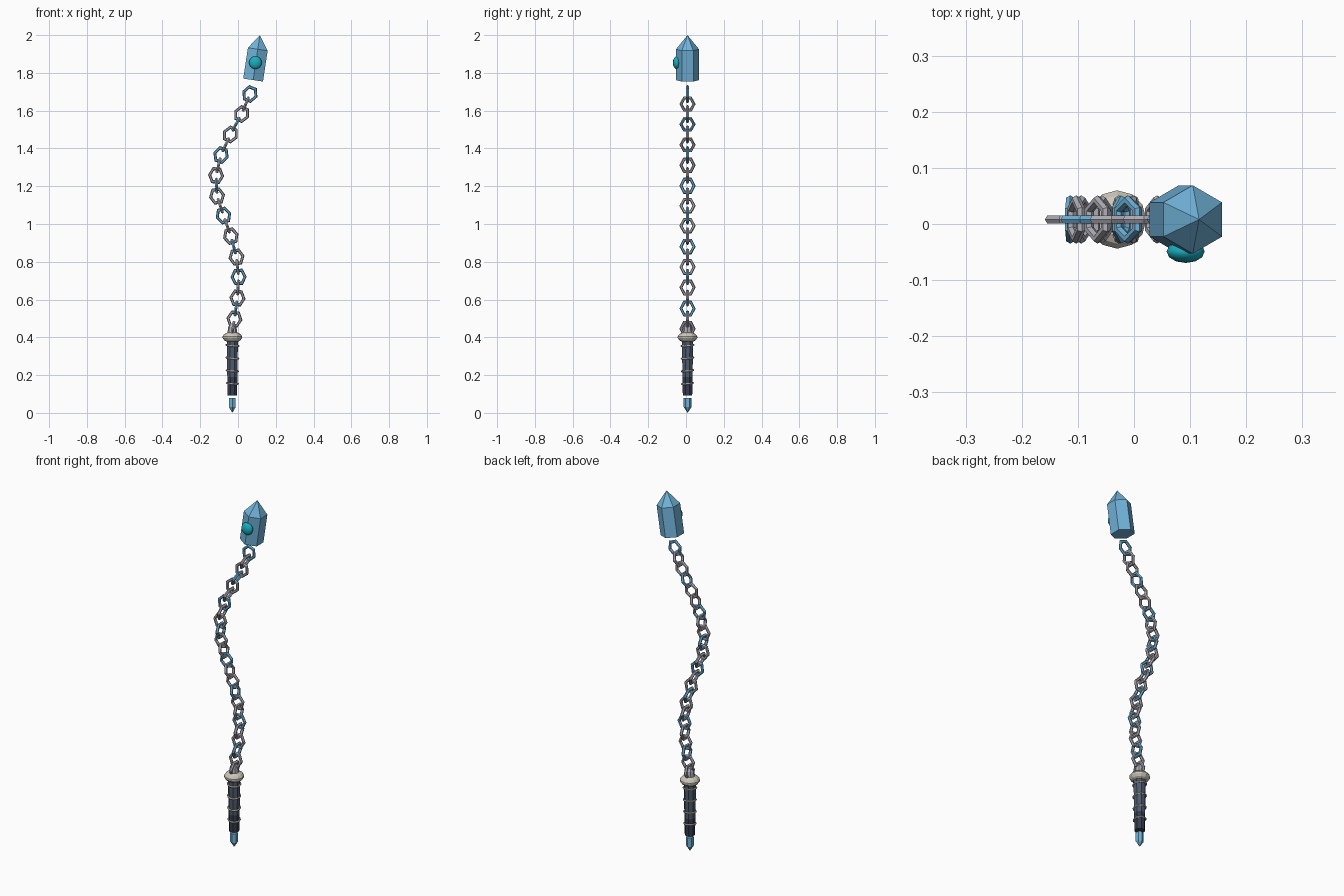
import bpy, bmesh, math
from mathutils import Matrix, Vector

if "Cube" in bpy.data.objects:
    bpy.data.objects.remove(bpy.data.objects["Cube"])

CY = 0.008     # depth centre of the chain and handle
HX = -0.03     # handle axis


def material(name, rgb):
    m = bpy.data.materials.new(name)
    m.diffuse_color = tuple((c / 12.92 if c <= 0.04045 else ((c + 0.055) / 1.055) ** 2.4) for c in rgb) + (1,)
    m.use_nodes = True
    m.node_tree.nodes["Principled BSDF"].inputs["Base Color"].default_value = m.diffuse_color
    return m


BLUE = material("crystal blue", (0.44, 0.70, 0.85))
STEEL = material("chain grey", (0.69, 0.69, 0.73))
BONE = material("bone", (0.80, 0.78, 0.73))
GRIP = material("grip slate", (0.31, 0.36, 0.44))
DARK = material("dark slate", (0.21, 0.24, 0.31))
TEAL = material("teal", (0.10, 0.68, 0.74))


def make(name, bm, mats, matrix):
    bmesh.ops.recalc_face_normals(bm, faces=bm.faces)
    me = bpy.data.meshes.new(name)
    bm.to_mesh(me)
    bm.free()
    for m in mats:
        me.materials.append(m)
    ob = bpy.data.objects.new(name, me)
    ob.matrix_world = matrix
    bpy.context.collection.objects.link(ob)
    return ob


def lathe(name, profile, sides, mats, matrix, phase=0.0, rule=None):
    """Closed stack of rings (radius, z); radius 0 makes a point."""
    bm = bmesh.new()
    rings = []
    for r, z in profile:
        n = 1 if r == 0 else sides
        rings.append([bm.verts.new((r * math.cos(phase + math.tau * k / sides),
                                    r * math.sin(phase + math.tau * k / sides), z)) for k in range(n)])
    for a, b in zip(rings, rings[1:]):
        for k in range(sides):
            quad = [a[k % len(a)], a[(k + 1) % len(a)], b[(k + 1) % len(b)], b[k % len(b)]]
            bm.faces.new(list(dict.fromkeys(quad)))
    for ring in (rings[0], rings[-1]):
        if len(ring) > 1:
            bm.faces.new(ring)
    if rule:
        for f in bm.faces:
            f.material_index = rule(f.calc_center_median())
    return make(name, bm, mats, matrix)


def torus(name, R, r, major, minor, mat, matrix):
    bm = bmesh.new()
    rows = []
    for i in range(major):
        a = math.tau * i / major
        rows.append([bm.verts.new(((R + r * math.cos(b)) * math.cos(a),
                                   (R + r * math.cos(b)) * math.sin(a), r * math.sin(b)))
                     for b in (math.tau * j / minor for j in range(minor))])
    for i in range(major):
        for j in range(minor):
            p, q, k = rows[i], rows[(i + 1) % major], (j + 1) % minor
            bm.faces.new((p[j], q[j], q[k], p[k]))
    return make(name, bm, [mat], matrix)


T = Matrix.Translation
axis = T((HX, CY, 0))

# handle: pommel crystal, tapered grip, guard, neck
lathe("pommel_crystal", [(0, 0.0), (0.02, 0.03), (0.02, 0.08)], 6, [BLUE], axis, math.pi / 6)
lathe("grip", [(0.027, 0.092), (0.029, 0.19), (0.032, 0.385)], 8, [GRIP, DARK], axis, math.pi / 8,
      lambda c: int(c.z < 0.19))
lathe("guard", [(0.028, 0.376), (0.043, 0.384), (0.052, 0.397), (0.052, 0.405), (0.043, 0.417), (0.028, 0.425)],
      12, [BONE], axis)
lathe("neck", [(0.026, 0.42), (0.022, 0.455), (0.013, 0.472)], 8, [STEEL], axis)

# slanted cord wraps
for i, z in enumerate((0.156, 0.223, 0.29, 0.357)):
    torus("grip_wrap", 0.0305 + 0.001 * i, 0.0045, 12, 5, BONE,
          T((HX, CY, z)) @ Matrix.Rotation(math.radians(6), 4, 'X') @ Matrix.Rotation(math.radians(5), 4, 'Y'))

# chain: links alternate between facing front and facing sideways, every third one blue
path = [(-0.019, 0.497), (-0.003, 0.608), (0.003, 0.72), (-0.008, 0.825), (-0.038, 0.936), (-0.077, 1.045),
        (-0.111, 1.148), (-0.116, 1.257), (-0.09, 1.365), (-0.04, 1.474), (0.019, 1.582), (0.063, 1.688)]
pts = [Vector((-0.027, 0, 0.445))]
for i, (x, z) in enumerate(path):
    p = Vector((x, 0, z))
    if i:
        pts.append((pts[-1] + p) / 2)
    pts.append(p)
for i, p in enumerate(pts):
    d = (pts[min(i + 1, len(pts) - 1)] - pts[max(i - 1, 0)]).normalized()
    tilt = Matrix.Rotation(math.atan2(d.x, d.z), 4, 'Y')
    turn = Matrix.Rotation(0 if i % 2 else math.pi / 2, 4, 'Z')
    upright = Matrix.Rotation(math.pi / 2, 4, 'X')
    torus("chain_link", 0.0345, 0.0085, 6, 6, BLUE if i % 3 == 2 else STEEL,
          T((p.x, CY, p.z)) @ tilt @ turn @ Matrix.Diagonal((1, 1, 1.15, 1)) @ upright)

# big head crystal, tilted along the chain
head = T((0.08, CY, 1.762)) @ Matrix.Rotation(math.radians(8.6), 4, 'Y')
lathe("head_crystal", [(0.061, 0), (0.061, 0.165), (0, 0.2405)], 6, [BLUE], head, math.pi / 6)

# flattened gem on the front edge of the crystal
bm = bmesh.new()
bmesh.ops.create_uvsphere(bm, u_segments=12, v_segments=8, radius=0.034)
gem = make("front_gem", bm, [TEAL], T((0.092, -0.049, 1.854)) @ Matrix.Diagonal((1, 0.6, 1, 1)))
for f in gem.data.polygons:
    f.use_smooth = True
